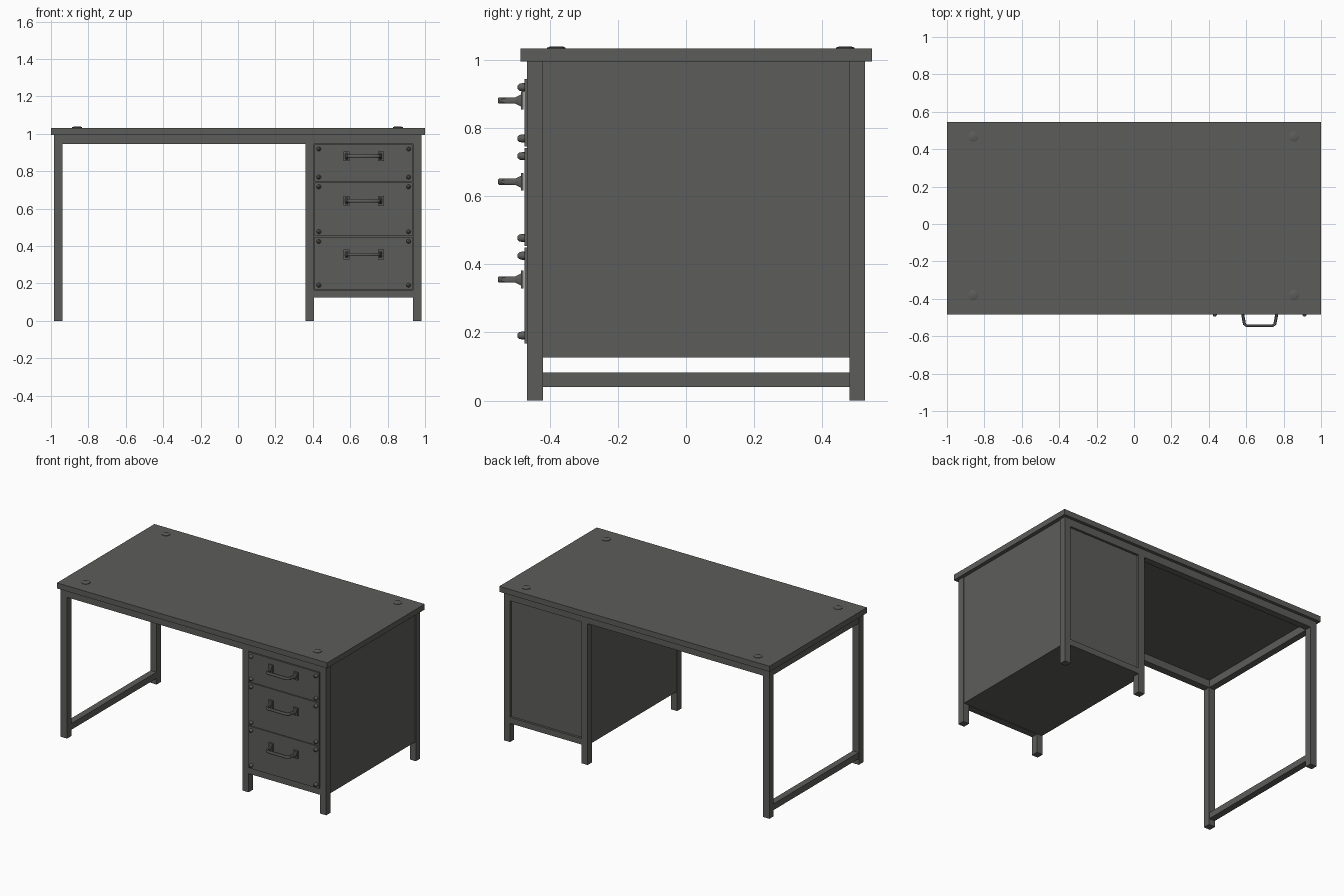
import bpy, bmesh, math

if "Cube" in bpy.data.objects:
    bpy.data.objects.remove(bpy.data.objects["Cube"])

steel = bpy.data.materials.new("dark_grey_steel")
steel.diffuse_color = (0.108, 0.111, 0.104, 1)
steel.use_nodes = True
steel.node_tree.nodes["Principled BSDF"].inputs["Base Color"].default_value = steel.diffuse_color


def finish(name, bm, smooth=False):
    bmesh.ops.recalc_face_normals(bm, faces=bm.faces)
    me = bpy.data.meshes.new(name)
    bm.to_mesh(me)
    bm.free()
    me.materials.append(steel)
    ob = bpy.data.objects.new(name, me)
    bpy.context.collection.objects.link(ob)
    if smooth:
        bpy.context.view_layer.objects.active = ob
        ob.select_set(True)
        bpy.ops.object.shade_smooth_by_angle(angle=math.radians(40))
        ob.select_set(False)
    return ob


def box(name, x, y, z):
    bm = bmesh.new()
    bmesh.ops.create_cube(bm, size=1)
    for v in bm.verts:
        v.co = [(a + b) / 2 + c * (b - a) for (a, b), c in zip((x, y, z), v.co)]
    return finish(name, bm)


def lathe(name, profile, loc, toward_front=False, n=20):
    """Closed round part: profile of (radius, height) along z or -y."""
    bm = bmesh.new()
    rings = []
    for r, h in profile:
        ring = []
        for i in range(n):
            a = 2 * math.pi * i / n
            p = (r * math.cos(a), r * math.sin(a), h)
            if toward_front:
                p = (p[0], -p[2], p[1])
            ring.append(bm.verts.new([s + t for s, t in zip(p, loc)]))
        rings.append(ring)
    for a, b in zip(rings, rings[1:]):
        for i in range(n):
            bm.faces.new((a[i], a[(i + 1) % n], b[(i + 1) % n], b[i]))
    bm.faces.new(rings[0])
    bm.faces.new(rings[-1])
    return finish(name, bm, True)


# desktop with four round caps
box("desktop", (-1, 1), (-0.485, 0.545), (0.995, 1.032))
for x in (-0.86, 0.855):
    for y in (-0.38, 0.467):
        lathe("desktop_cap", [(0.027, -0.002), (0.027, 0.003), (0.02, 0.006)], (x, y, 1.032))

# six legs
FRONT, BACK = (-0.467, -0.42), (0.48, 0.525)
LEG_X = {"left": (-0.985, -0.938), "middle": (0.36, 0.405), "right": (0.935, 0.98)}
for side, x in LEG_X.items():
    box(side + "_front_leg", x, FRONT, (0, 0.995))
    box(side + "_back_leg", x, BACK, (0, 0.995))

# rails
for name, y in (("front", FRONT), ("back", BACK)):
    box(name + "_top_rail", (-0.938, 0.36), y, (0.945, 0.995))
    box(name + "_pedestal_top_rail", (0.405, 0.935), y, (0.945, 0.995))
    box(name + "_pedestal_bottom_rail", (0.405, 0.935), y, (0.125, 0.165))
for name, z in (("top", (0.945, 0.995)), ("bottom", (0.04, 0.082))):
    box("left_side_" + name + "_rail", (-0.983, -0.94), (-0.42, 0.48), z)

# pedestal panels
box("pedestal_inner_side", (0.365, 0.405), (-0.42, 0.48), (0.127, 0.995))
box("pedestal_outer_side", (0.935, 0.975), (-0.42, 0.48), (0.127, 0.995))
box("pedestal_floor", (0.405, 0.935), (-0.42, 0.48), (0.127, 0.165))
box("pedestal_back_panel", (0.405, 0.935), (0.49, 0.51), (0.165, 0.945))


def handle(cx, cz, y0):
    # bent flat bar swept along a U path in plan, flaring at the feet
    path = [(-0.092, 0.0, 0.02), (-0.09, 0.008, 0.016), (-0.088, 0.022, 0.009),
            (-0.081, 0.058, 0.009), (-0.07, 0.066, 0.009)]
    path += [(-x, d, h) for x, d, h in reversed(path)]
    bm = bmesh.new()
    rings = []
    for i, (x, d, h) in enumerate(path):
        a, b = path[max(i - 1, 0)], path[min(i + 1, len(path) - 1)]
        tx, td = b[0] - a[0], b[1] - a[1]
        length = math.hypot(tx, td)
        nx, nd = -td / length * 0.008, tx / length * 0.008
        rings.append([bm.verts.new((cx + x + s * nx, y0 - d - s * nd, cz + t * h))
                      for s, t in ((1, 0.6), (0.6, 1), (-0.6, 1), (-1, 0.6),
                                   (-1, -0.6), (-0.6, -1), (0.6, -1), (1, -0.6))])
    for a, b in zip(rings, rings[1:]):
        for i in range(8):
            j = (i + 1) % 8
            bm.faces.new((a[i], a[j], b[j], b[i]))
    bm.faces.new(rings[0])
    bm.faces.new(rings[-1])
    finish("drawer_handle", bm, True)
    for s in (-1, 1):
        c = cx + s * 0.092
        box("handle_foot_plate", (c - 0.016, c + 0.016), (y0 - 0.006, y0 + 0.002),
            (cz - 0.026, cz + 0.026))


# drawers: front plate, handle and corner bolts
FACE = -0.474
for z0, z1, hz in ((0.167, 0.449, 0.355), (0.453, 0.741, 0.642), (0.745, 0.943, 0.88)):
    box("drawer_front", (0.408, 0.932), (FACE, -0.44), (z0, z1))
    handle(0.672, hz, FACE - 0.004)
    for x in (0.432, 0.912):
        for z in (z0 + 0.024, z1 - 0.024):
            lathe("drawer_bolt", [(0.012, -0.002), (0.012, 0.006), (0.01, 0.015), (0.005, 0.02)],
                  (x, FACE, z), True, 12)
